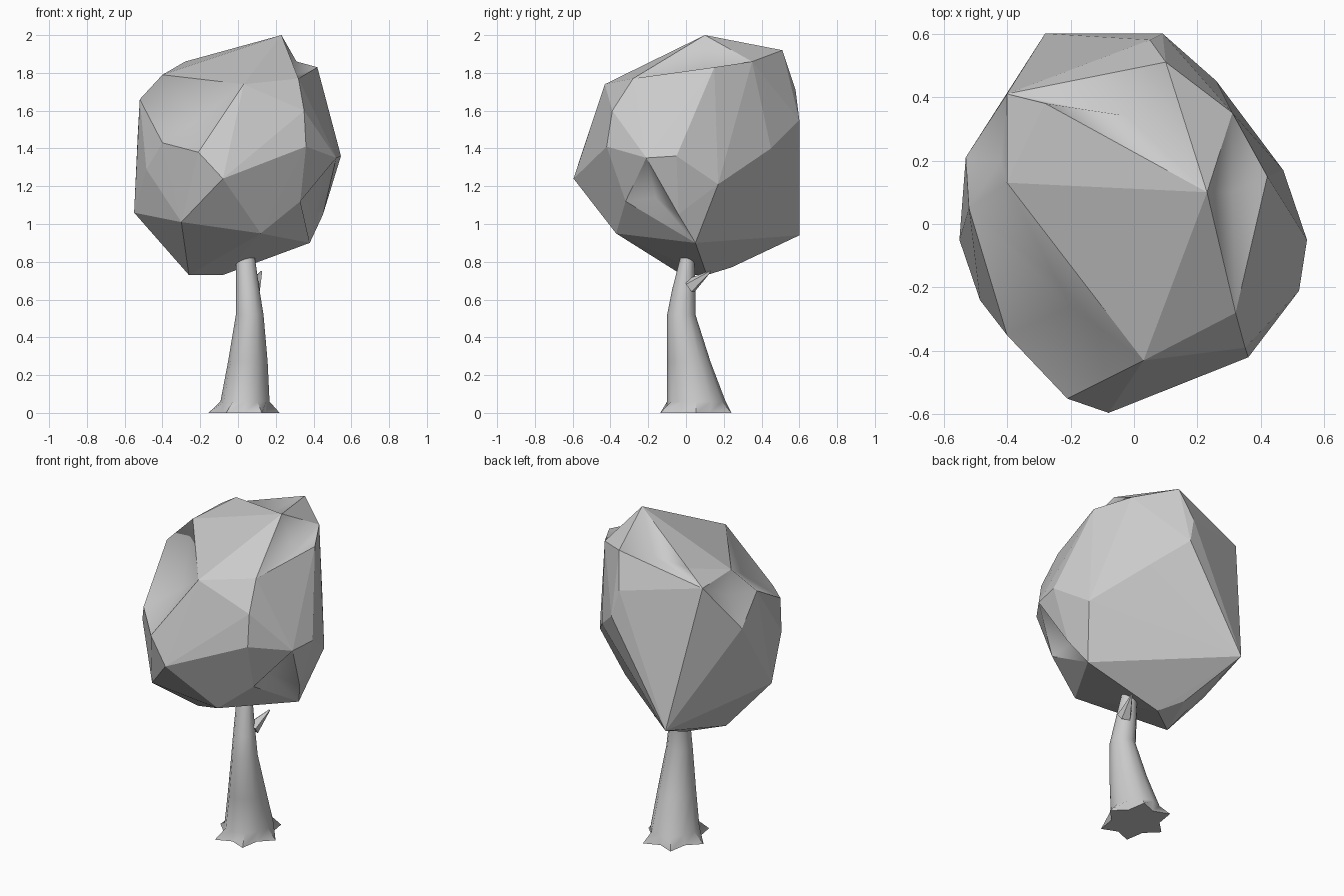
import bpy, bmesh, math
from mathutils import Vector

cube = bpy.data.objects.get("Cube")
if cube:
    bpy.data.objects.remove(cube, do_unlink=True)

grey = bpy.data.materials.new("plain grey")
grey.use_nodes = True
grey.diffuse_color = (0.6, 0.6, 0.6, 1)
grey.node_tree.nodes["Principled BSDF"].inputs["Base Color"].default_value = grey.diffuse_color


def finish(bm, name):
    bmesh.ops.recalc_face_normals(bm, faces=bm.faces)
    mesh = bpy.data.meshes.new(name)
    bm.to_mesh(mesh)
    bm.free()
    mesh.materials.append(grey)
    obj = bpy.data.objects.new(name, mesh)
    bpy.context.collection.objects.link(obj)
    return obj


# Canopy: faceted hull around its corner points
corners = [
    (.23, .1, 2), (-.28, .38, 1.86), (.1, .51, 1.92), (-.4, .13, 1.79),
    (.03, -.43, 1.74), (.31, .35, 1.86), (.42, .15, 1.83), (.32, -.28, 1.77),
    (.35, -.39, 1.6), (.36, -.42, 1.41), (.52, -.21, 1.35), (.545, -.05, 1.36),
    (.47, .17, 1.21), (-.08, -.595, 1.24), (-.21, -.55, 1.38), (-.3, -.41, 1.01),
    (.12, -.37, .95), (.38, .05, .9), (.45, -.04, 1.05), (-.4, -.35, 1.43),
    (-.485, -.24, 1.29), (-.55, -.05, 1.06), (-.52, .05, 1.66), (-.53, .21, 1.49),
    (-.4, .41, 1.78), (.09, .6, 1.55), (.05, .58, 1.71), (-.28, .6, .94),
    (.26, .45, 1.4), (-.26, -.02, .73), (-.08, .11, .73), (-.17, .24, .77),
    (.33, -.32, 1.12),
]
bm = bmesh.new()
points = [bm.verts.new(c) for c in corners]
bmesh.ops.convex_hull(bm, input=points)

# Dents: faces inside a rim of corners become a smooth fan around a sunken point
dents = [
    ((3, 4, 14, 19, 22), (-.2, -.26, 1.56)),   # front right
    ((0, 5, 6, 7), (.31, .1, 1.79)),           # upper left
    ((10, 32, 17, 18), (.32, -.16, 1.14)),     # lower left
    ((3, 22, 23, 24), (-.42, .2, 1.66)),       # upper right
    ((0, 1, 2, 24), (-.02, .34, 1.85)),        # back of the top
]
for rim, sunk in dents:
    rim = {points[i] for i in rim}
    inside = [f for f in bm.faces if rim.issuperset(f.verts)]
    bmesh.ops.delete(bm, geom=inside, context="FACES")
    middle = bm.verts.new(sunk)
    for edge in [e for e in bm.edges if e.is_boundary]:
        bm.faces.new((*edge.verts, middle)).smooth = True
finish(bm, "canopy")

# Trunk: tapering rings over a star of root tips
# each ring: centre x, centre y, radius x, radius y, height, tip factor
rings = [(.032, .052, .13, .15, 0, 1.45), (.037, .055, .13, .155, .06, 1),
         (.052, .015, .105, .115, .27, 1), (.062, -.025, .073, .075, .52, 1),
         (.052, -.012, .062, .062, .65, 1), (.04, .007, .05, .038, .82, 1)]
sides = 12
bm = bmesh.new()
loops = []
for cx, cy, rx, ry, z, tip in rings:
    loop = []
    for i in range(sides):
        a = math.tau * i / sides
        k = tip if i % 2 == 0 else 1
        loop.append(bm.verts.new((cx + rx * k * math.cos(a), cy + ry * k * math.sin(a), z)))
    loops.append(loop)
for low, high in zip(loops, loops[1:]):
    for i in range(sides):
        j = (i + 1) % sides
        bm.faces.new((low[i], low[j], high[j], high[i]))
bm.faces.new(loops[0])
bm.faces.new(loops[-1])
trunk = finish(bm, "trunk")

# Branch stub on the back left of the trunk
start, end = Vector((.085, .02, .67)), Vector((.125, .13, .75))
bm = bmesh.new()
bmesh.ops.create_cone(bm, cap_ends=True, segments=5, radius1=.042, radius2=.004,
                      depth=(end - start).length)
bmesh.ops.rotate(bm, verts=bm.verts, cent=(0, 0, 0),
                 matrix=(end - start).to_track_quat("Z", "Y").to_matrix())
bmesh.ops.translate(bm, verts=bm.verts, vec=(start + end) / 2)
branch = finish(bm, "branch_stub")

for obj in (trunk, branch):
    bpy.ops.object.select_all(action="DESELECT")
    obj.select_set(True)
    bpy.context.view_layer.objects.active = obj
    bpy.ops.object.shade_smooth_by_angle(angle=math.radians(40))
